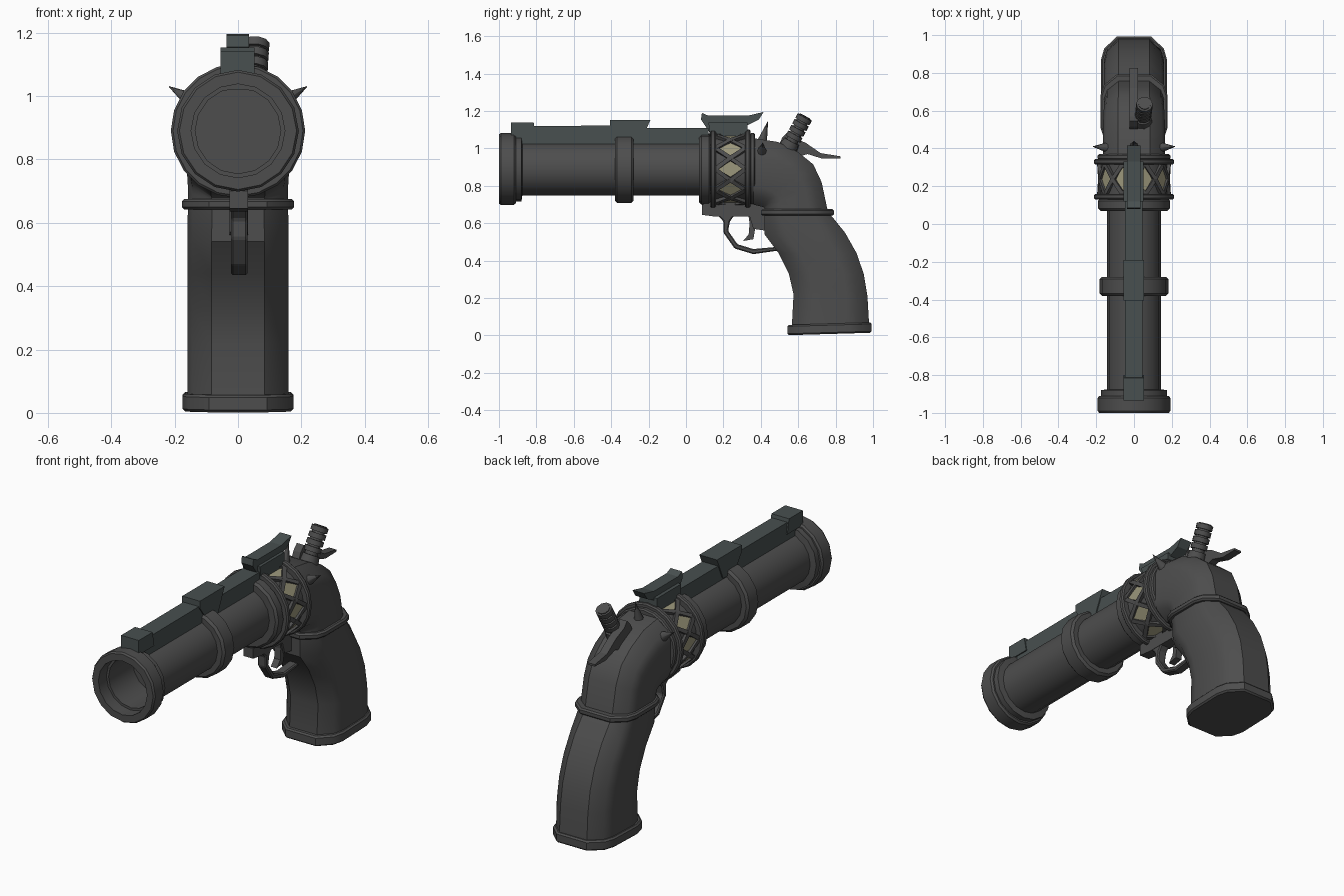
import bpy, bmesh, math
from mathutils import Vector

if "Cube" in bpy.data.objects:
    bpy.data.objects.remove(bpy.data.objects["Cube"])

AXIS_Z = 0.89


def material(name, r, g, b):
    m = bpy.data.materials.new(name)
    m.diffuse_color = (r, g, b, 1)
    m.use_nodes = True
    m.node_tree.nodes["Principled BSDF"].inputs["Base Color"].default_value = m.diffuse_color
    return m


GREY = material("dark_steel", 0.075, 0.075, 0.075)
RAIL = material("blue_steel", 0.065, 0.08, 0.08)
BRASS = material("pale_brass", 0.33, 0.31, 0.2)


def finish(name, bm, mat=GREY, smooth=None, bevel=0):
    bmesh.ops.recalc_face_normals(bm, faces=bm.faces)
    me = bpy.data.meshes.new(name)
    bm.to_mesh(me)
    bm.free()
    me.materials.append(mat)
    ob = bpy.data.objects.new(name, me)
    bpy.context.collection.objects.link(ob)
    if bevel:
        b = ob.modifiers.new("bevel", 'BEVEL')
        b.width, b.segments = bevel, 1
    if smooth:
        bpy.ops.object.select_all(action='DESELECT')
        ob.select_set(True)
        bpy.context.view_layer.objects.active = ob
        bpy.ops.object.shade_smooth_by_angle(angle=math.radians(smooth))
    return ob


def skin(bm, rings, closed=False):
    """Bridge equal-length point rings; cap the ends unless closed."""
    vs = [[bm.verts.new(p) for p in r] for r in rings]
    n = len(vs[0])
    for i in range(len(vs) if closed else len(vs) - 1):
        a, b = vs[i], vs[(i + 1) % len(vs)]
        for j in range(n):
            bm.faces.new((a[j], a[(j + 1) % n], b[(j + 1) % n], b[j]))
    if not closed:
        bm.faces.new(vs[0])
        bm.faces.new(vs[-1])


def polar(r, y, a):
    return (r * math.sin(a), y, AXIS_Z + r * math.cos(a))


def lathe(name, profile, sides=16, closed=False, smooth=30):
    bm = bmesh.new()
    skin(bm, [[polar(r, y, 2 * math.pi * k / sides) for k in range(sides)]
              for y, r in profile], closed)
    return finish(name, bm, smooth=smooth)


def band(name, y0, y1, r, inner, c=0.012, sides=16):
    return lathe(name, [(y0, inner), (y0, r - c), (y0 + c, r), (y1 - c, r),
                        (y1, r - c), (y1, inner)], sides, True)


def plate(name, pts, x0, x1, mat=GREY, bevel=0):
    """Side outline in (y, z), extruded across x."""
    bm = bmesh.new()
    skin(bm, [[(x, y, z) for y, z in pts] for x in (x0, x1)])
    return finish(name, bm, mat, bevel=bevel)


def octagon(f, b, w, grow=0.0):
    """Chamfered section between a front and a back point in (y, z)."""
    f, b = Vector((0, *f)), Vector((0, *b))
    mid, h = (f + b) / 2, (b - f) / 2
    h *= 1 + grow / h.length
    w += grow
    uv = [(.52, -1), (.9, -.72), (1, -.45), (1, .45), (.9, .72), (.52, 1)]
    uv += [(-u, v) for u, v in reversed(uv)]
    return [mid + h * v + Vector((w * u, 0, 0)) for u, v in uv]


def cone(name, p, q, r0, r1=0.001, sides=8, mat=GREY):
    p, q = Vector(p), Vector(q)
    d = q - p
    rot = d.to_track_quat('Z', 'Y')
    bm = bmesh.new()
    skin(bm, [[c + rot @ Vector((r * math.cos(2 * math.pi * k / sides),
                                 r * math.sin(2 * math.pi * k / sides), 0))
               for k in range(sides)] for c, r in ((p, r0), (q, r1))])
    return finish(name, bm, mat, smooth=50)


# Barrel: hollow muzzle collar with a stepped lip, then the tube
lathe("barrel", [(-0.72, 0.135), (-0.93, 0.135), (-0.93, 0.148), (-1, 0.148),
                 (-1, 0.185), (-0.99, 0.192), (-0.92, 0.192), (-0.91, 0.183),
                 (-0.91, 0.175), (-0.88, 0.175), (-0.875, 0.142), (0.1, 0.142)])
band("barrel_middle_band", -0.38, -0.28, 0.182, 0.13)
band("barrel_rear_band", 0.07, 0.135, 0.19, 0.13)

# Drum with raised rims
lathe("drum_core", [(0.12, 0.178), (0.37, 0.178)], 20)
band("drum_front_rim", 0.13, 0.16, 0.212, 0.15, 0.007, 20)
band("drum_rear_rim", 0.315, 0.345, 0.212, 0.15, 0.007, 20)
band("drum_rear_collar", 0.34, 0.37, 0.192, 0.15, 0.007, 20)

# Drum lattice of crossed struts with pale diamond windows between them
lattice, windows = bmesh.new(), bmesh.new()
step = math.pi / 5
for k in range(10):
    a = math.pi / 2 + step * k
    windows.faces.new([windows.verts.new(polar(0.184, y, a + t * step)) for y, t in
                       ((0.165, 0), (0.2375, -.36), (0.31, 0), (0.2375, .36))])
    for s in (-1, 1):
        rings = []
        for y, t in ((0.155, -.5), (0.2375, 0), (0.32, .5)):
            t = a + step / 2 + s * t * step
            rings.append([polar(0.17, y, t - .07), polar(0.196, y, t - .07),
                          polar(0.196, y, t + .07), polar(0.17, y, t + .07)])
        skin(lattice, rings)
finish("drum_lattice", lattice)
finish("drum_windows", windows, BRASS)

# Curved neck and grip, lofted from front/back points and half widths
neck = [((0.36, 0.70), (0.36, 1.055), 0.165), ((0.40, 0.69), (0.49, 1.035), 0.165),
        ((0.415, 0.685), (0.60, 0.98), 0.163), ((0.42, 0.68), (0.68, 0.915), 0.16),
        ((0.42, 0.67), (0.725, 0.82), 0.158), ((0.42, 0.655), (0.76, 0.655), 0.158)]
grip = [((0.42, 0.655), (0.765, 0.655), 0.158), ((0.42, 0.54), (0.85, 0.55), 0.16),
        ((0.495, 0.44), (0.912, 0.44), 0.16), ((0.55, 0.33), (0.95, 0.33), 0.16),
        ((0.575, 0.22), (0.97, 0.21), 0.16), ((0.565, 0.03), (0.98, 0.04), 0.16)]
for name, rows in (("neck", neck), ("grip", grip)):
    bm = bmesh.new()
    skin(bm, [octagon(*r) for r in rows])
    finish(name, bm, smooth=35)


def collar(name, f, b, w, height, grow, c=0.008):
    bm = bmesh.new()
    skin(bm, [octagon((f[0], f[1] + dz), (b[0], b[1] + dz), w, g) for dz, g in
              ((0, grow - c), (c, grow), (height - c, grow), (height, grow - c))])
    finish(name, bm, smooth=35)


collar("grip_collar", (0.42, 0.641), (0.772, 0.641), 0.158, 0.034, 0.019)
collar("grip_base_cap", (0.56, 0.002), (0.975, 0.014), 0.158, 0.055, 0.017)

# Trigger, guard and their mount
plate("trigger_mount", [(0.085, 0.70), (0.085, 0.645), (0.16, 0.635), (0.34, 0.635),
                        (0.36, 0.57), (0.43, 0.56), (0.43, 0.72), (0.2, 0.74)], -0.027, 0.032)
outer = [(0.165, 0.645), (0.2, 0.61), (0.2, 0.55), (0.26, 0.465), (0.36, 0.435), (0.5, 0.455)]
inner = [(0.5, 0.475), (0.36, 0.462), (0.275, 0.488), (0.225, 0.56), (0.235, 0.61), (0.26, 0.645)]
plate("trigger_guard", outer + inner, -0.022, 0.03, bevel=0.006)
plate("trigger", [(0.325, 0.70), (0.375, 0.70), (0.375, 0.6), (0.36, 0.515), (0.305, 0.505),
                  (0.335, 0.54), (0.34, 0.6)], -0.015, 0.022)

# Top rail and sight blocks
plate("top_rail", [(-0.93, 1.02), (-0.93, 1.12), (-0.36, 1.122), (-0.3, 1.11),
                   (0.12, 1.11), (0.12, 1.02)], -0.048, 0.046, RAIL)
plate("front_sight", [(-0.935, 1.06), (-0.935, 1.14), (-0.815, 1.14), (-0.8, 1.06)],
      -0.055, 0.052, RAIL)
plate("middle_sight", [(-0.345, 1.03), (-0.405, 1.115), (-0.405, 1.153), (-0.19, 1.153),
                       (-0.245, 1.03)], -0.055, 0.052, RAIL)
plate("rear_sight", [(0.13, 1.08), (0.08, 1.155), (0.085, 1.19), (0.12, 1.175), (0.33, 1.175),
                     (0.415, 1.195), (0.39, 1.155), (0.32, 1.12), (0.32, 1.08)],
      -0.036, 0.034, RAIL)
plate("rear_sight_foot", [(0.13, 1.05), (0.12, 1.14), (0.33, 1.14), (0.33, 1.05)],
      -0.055, 0.05, RAIL)

# Spikes on the neck
cone("top_spike", (0, 0.405, 1.03), (0, 0.438, 1.145), 0.028)
for s, side in ((-1, "left"), (1, "right")):
    cone(side + "_spike", (s * 0.13, 0.405, 0.975), (s * 0.218, 0.41, 1.03), 0.032)

# Hammer lever
plate("hammer", [(0.49, 1.0), (0.515, 1.06), (0.545, 1.09), (0.57, 1.06), (0.64, 1.03),
                 (0.72, 0.975), (0.825, 0.958), (0.825, 0.947), (0.73, 0.945),
                 (0.65, 0.97), (0.58, 0.95)], -0.024, 0.02)

# Ribbed peg beside the hammer
p, q = Vector((0.045, 0.545, 1.0)), Vector((0.056, 0.637, 1.172))
cone("peg_core", p, q, 0.033, 0.033, 10)
cone("peg_foot", p.lerp(q, -0.1), p.lerp(q, 0.22), 0.055, 0.045, 10)
for k in range(4):
    t = 0.3 + k * 0.18
    cone("peg_rib_%d" % (k + 1), p.lerp(q, t), p.lerp(q, t + 0.135), 0.044, 0.044, 10)
